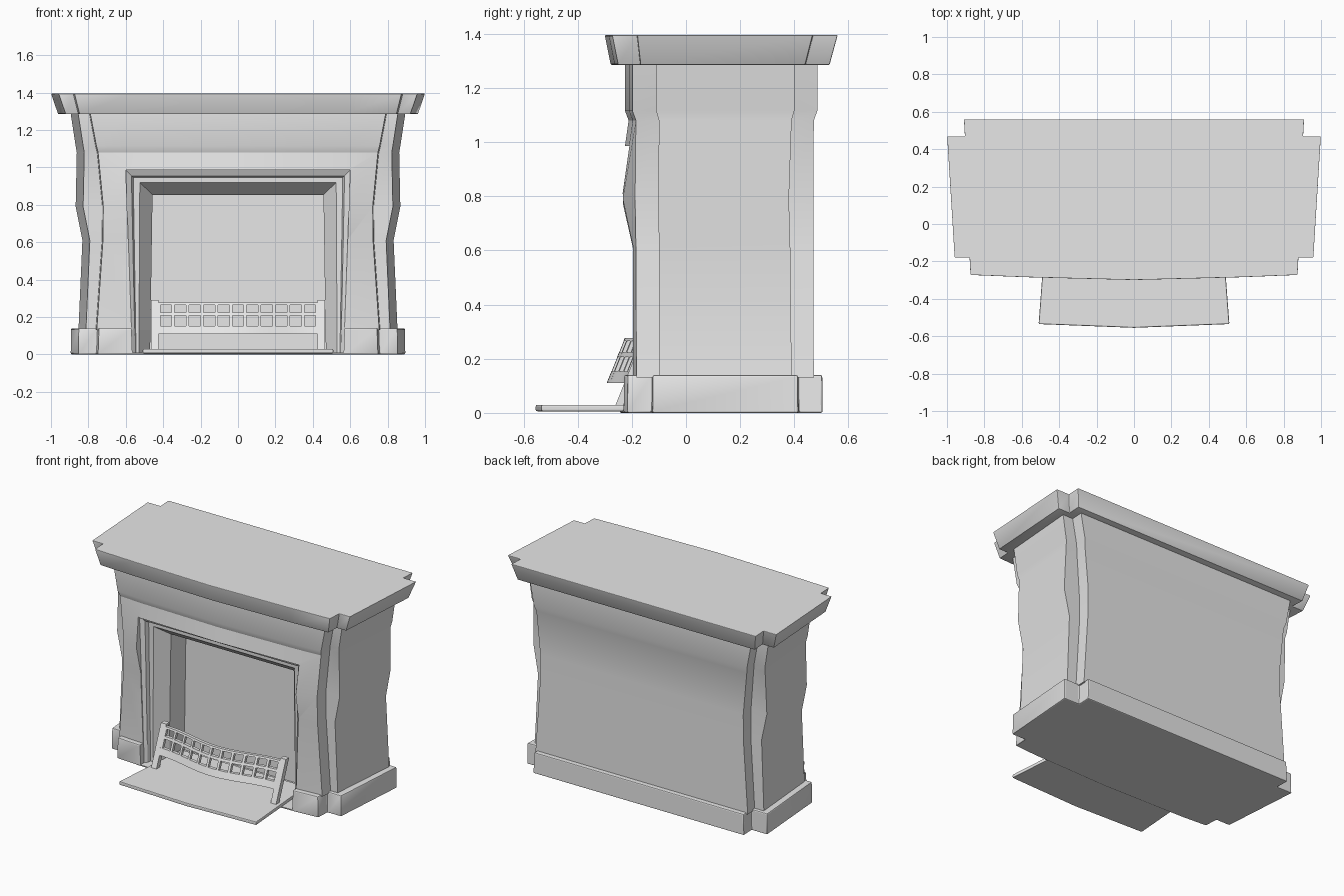
import bpy, bmesh, math

if "Cube" in bpy.data.objects:
    bpy.data.objects.remove(bpy.data.objects["Cube"], do_unlink=True)

stone = bpy.data.materials.new("stone_grey")
stone.use_nodes = True
stone.diffuse_color = (0.8, 0.8, 0.8, 1)
stone.node_tree.nodes["Principled BSDF"].inputs["Base Color"].default_value = (0.8, 0.8, 0.8, 1)


def finish(name, bm):
    bmesh.ops.recalc_face_normals(bm, faces=bm.faces)
    mesh = bpy.data.meshes.new(name)
    bm.to_mesh(mesh)
    bm.free()
    mesh.materials.append(stone)
    obj = bpy.data.objects.new(name, mesh)
    bpy.context.collection.objects.link(obj)
    return obj


def activate(obj):
    bpy.ops.object.select_all(action="DESELECT")
    obj.select_set(True)
    bpy.context.view_layer.objects.active = obj


def apply_modifier(obj, kind, **settings):
    mod = obj.modifiers.new(kind.title(), kind)
    for key, value in settings.items():
        setattr(mod, key, value)
    activate(obj)
    bpy.ops.object.modifier_apply(modifier=mod.name)


def loft(name, rings):
    """Skin equal-length closed rings and cap both ends."""
    bm = bmesh.new()
    loops = [[bm.verts.new(p) for p in ring] for ring in rings]
    n = len(loops[0])
    for a, b in zip(loops, loops[1:]):
        for i in range(n):
            j = (i + 1) % n
            bm.faces.new((a[i], a[j], b[j], b[i]))
    bm.faces.new(loops[0])
    bm.faces.new(loops[-1])
    return finish(name, bm)


def plan(z, side, front, y_front, y_back, side_y0, side_y1, bulge=0):
    """Notched-corner floor plan with a bowed front and tapering sides."""
    half = [(0, y_front - bulge), (0.58, y_front + 0.015 - bulge),
            (front, y_front + 0.027), (front + 0.005, side_y0),
            (side - 0.04, side_y0), (side, side_y1),
            (front + 0.03, side_y1), (front + 0.035, y_back)]
    left = [(-x, y) for x, y in reversed(half[1:])]
    return [(x, y, z) for x, y in half + left]


# Chimney breast with a waisted outline
body = loft("chimney_breast", [
    plan(0.13, 0.853, 0.755, -0.21, 0.472, -0.1, 0.39),
    plan(0.61, 0.832, 0.722, -0.212, 0.47, -0.1, 0.385),
    plan(0.79, 0.868, 0.72, -0.215, 0.47, -0.102, 0.38, 0.038),
    plan(1.08, 0.862, 0.748, -0.212, 0.472, -0.1, 0.39),
    plan(1.115, 0.868, 0.757, -0.225, 0.485, -0.11, 0.4),
    plan(1.29, 0.895, 0.79, -0.225, 0.485, -0.11, 0.4),
])

# Plinth
base = loft("plinth", [
    plan(0, 0.895, 0.75, -0.245, 0.505, -0.125, 0.415),
    plan(0.14, 0.893, 0.745, -0.243, 0.503, -0.123, 0.413),
])
apply_modifier(base, "BEVEL", width=0.007, segments=2)

# Mantel shelf
shelf = loft("mantel_shelf", [
    plan(1.285, 0.962, 0.848, -0.278, 0.53, -0.168, 0.44),
    plan(1.395, 1.0, 0.875, -0.3, 0.56, -0.18, 0.468),
])
apply_modifier(shelf, "BEVEL", width=0.004, segments=2)


# Stepped fireplace opening cut through breast and plinth
def arch(y, bottom, top, height):
    return [(-bottom, y, 0.01), (-top, y, height), (top, y, height), (bottom, y, 0.01)]


cutter = loft("opening_cutter", [
    arch(-0.5, 0.565, 0.6, 0.985),
    arch(-0.19, 0.565, 0.6, 0.985),
    arch(-0.175, 0.55, 0.57, 0.955),
    arch(-0.15, 0.545, 0.56, 0.945),
    arch(-0.148, 0.53, 0.525, 0.92),
    arch(-0.06, 0.47, 0.457, 0.853),
    arch(0.1, 0.47, 0.457, 0.853),
])
cutter.hide_render = True
for part in (body, base):
    apply_modifier(part, "BOOLEAN", object=cutter, operation="DIFFERENCE", solver="EXACT")
bpy.data.objects.remove(cutter, do_unlink=True)

# Hearth slab
hearth_plan = [(-0.51, -0.535), (0, -0.555), (0.51, -0.535), (0.465, 0.06), (-0.465, 0.06)]
hearth = loft("hearth", [[(x, y, z) for x, y in hearth_plan] for z in (0.006, 0.03)])
apply_modifier(hearth, "BEVEL", width=0.006, segments=2)


# Fire grate: leaning, serpentine lattice
def grate_y(x, z):
    bow = math.cos(math.pi * min(abs(x) / 0.43, 1) / 2) ** 2
    return -0.26 + 0.4 * (z - 0.03) - 0.065 * bow


def add_bar(bm, x0, x1, z0, z1, steps, depth=0.022):
    rings = []
    for i in range(steps + 1):
        x = x0 + (x1 - x0) * i / steps
        rings.append([bm.verts.new((x, grate_y(x, z) + d, z))
                      for z, d in ((z0, 0), (z1, 0), (z1, depth), (z0, depth))])
    for a, b in zip(rings, rings[1:]):
        for i in range(4):
            j = (i + 1) % 4
            bm.faces.new((a[i], a[j], b[j], b[i]))
    bm.faces.new(rings[0])
    bm.faces.new(rings[-1])


bm = bmesh.new()
for z0, z1 in ((0.11, 0.153), (0.207, 0.223), (0.265, 0.277)):
    add_bar(bm, -0.44, 0.44, z0, z1, 32)
columns = 11
pitch = 0.077
for i in range(columns + 1):
    x = (i - columns / 2) * pitch
    add_bar(bm, x - 0.008, x + 0.008, 0.12, 0.27, 1)
for side in (-1, 1):
    add_bar(bm, side * 0.465, side * 0.425, 0.02, 0.292, 1, 0.035)
grate = finish("fire_grate", bm)

for obj in (body, base, shelf, hearth, grate):
    activate(obj)
    bpy.ops.object.shade_smooth_by_angle(angle=math.radians(22))
